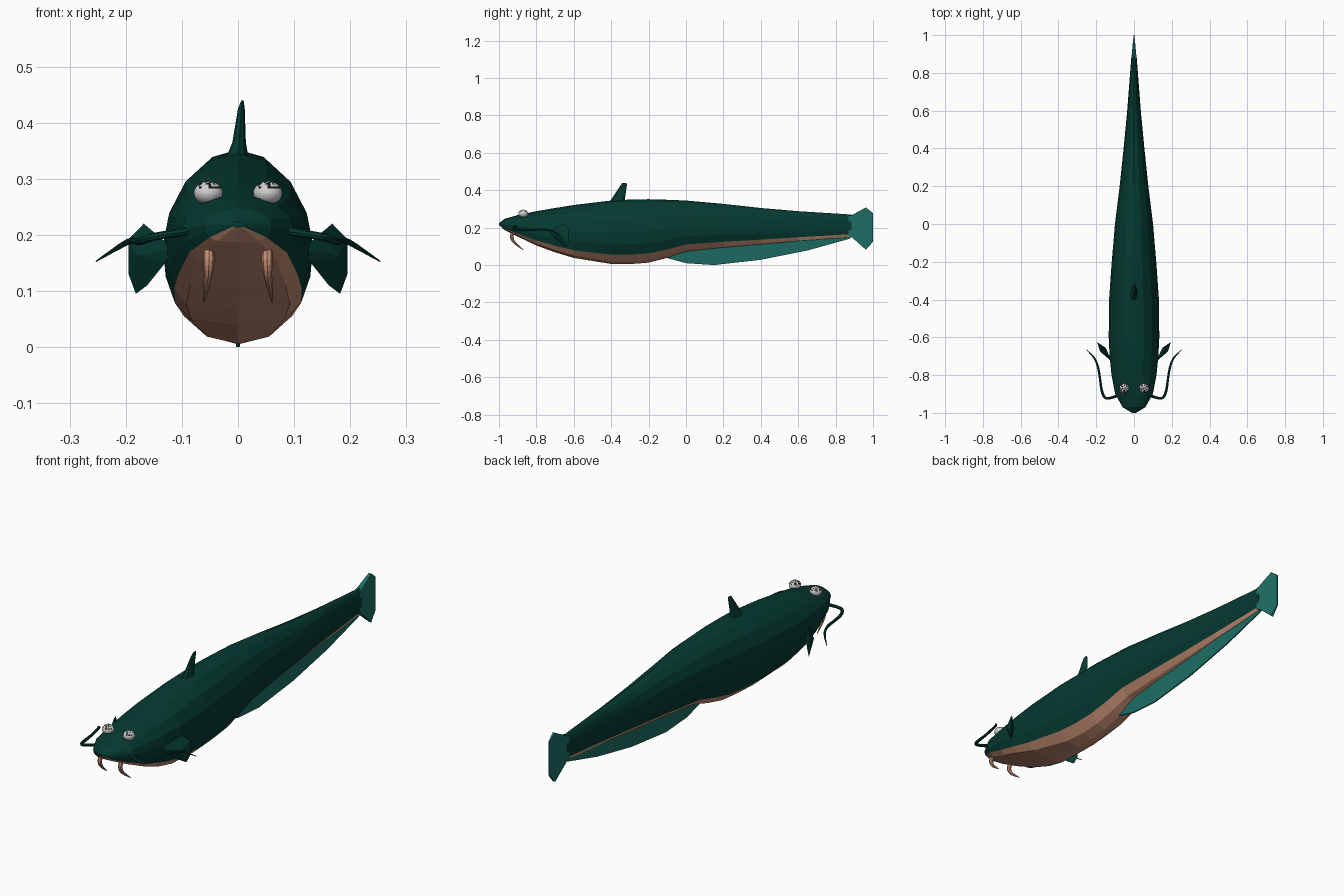
import bpy, bmesh, math, random
from mathutils import Vector

if "Cube" in bpy.data.objects:
    bpy.data.objects.remove(bpy.data.objects["Cube"])


def material(name, rgb):
    m = bpy.data.materials.new(name)
    m.diffuse_color = (*rgb, 1)
    m.use_nodes = True
    m.node_tree.nodes["Principled BSDF"].inputs["Base Color"].default_value = m.diffuse_color
    return m


GREEN = material("dark green skin", (0.0015, 0.042, 0.031))
BROWN = material("brown belly", (0.56, 0.27, 0.175))
TEAL = material("teal fin", (0.012, 0.16, 0.13))
WHITE = material("eye white", (0.62, 0.62, 0.62))
BLACK = material("eye speckle black", (0.008, 0.008, 0.008))


def finish(name, bm, mats):
    bmesh.ops.recalc_face_normals(bm, faces=bm.faces)
    me = bpy.data.meshes.new(name)
    bm.to_mesh(me)
    bm.free()
    for m in mats:
        me.materials.append(m)
    ob = bpy.data.objects.new(name, me)
    bpy.context.collection.objects.link(ob)
    return ob


def loft(name, rings, mats, rule=None):
    """Skin closed rings of equal size; rule(side index) gives the material."""
    bm = bmesh.new()
    vs = [[bm.verts.new(p) for p in r] for r in rings]
    n = len(rings[0])
    for a, b in zip(vs, vs[1:]):
        for i in range(n):
            j = (i + 1) % n
            f = bm.faces.new((a[i], a[j], b[j], b[i]))
            f.material_index = rule(i) if rule else 0
    bm.faces.new(vs[0])
    bm.faces.new(vs[-1])
    return finish(name, bm, mats)


def tube(name, path, radii, mat, up, sides=8):
    """Tapered tube along a smoothed path; up keeps the rings from twisting."""
    p = [Vector(q) for q in path]
    pts, rad = [], []
    for k in range(len(p) - 1):
        a, b, c, d = p[max(k - 1, 0)], p[k], p[k + 1], p[min(k + 2, len(p) - 1)]
        for t in (0, 1 / 3, 2 / 3):
            pts.append(.5 * (2 * b + (c - a) * t + (2 * a - 5 * b + 4 * c - d) * t * t
                             + (3 * b - a - 3 * c + d) * t ** 3))
            rad.append(radii[k] * (1 - t) + radii[k + 1] * t)
    pts.append(p[-1])
    rad.append(radii[-1])
    rings = []
    for k, q in enumerate(pts):
        t = pts[min(k + 1, len(pts) - 1)] - pts[max(k - 1, 0)]
        u = t.cross(Vector(up)).normalized()
        v = t.cross(u).normalized()
        rings.append([q + rad[k] * (math.cos(a) * u + math.sin(a) * v)
                      for a in (2 * math.pi * i / sides for i in range(sides))])
    return loft(name, rings, [mat])


# Body: 16-sided sections (y, top z, bottom z, half width, squareness of the lower half)
stations = [
    (-1.0, .224, .214, .01, .6), (-.97, .247, .187, .06, .5), (-.9, .267, .152, .1, .4),
    (-.8, .288, .105, .119, .35), (-.7, .305, .068, .129, .35), (-.6, .321, .038, .134, .5),
    (-.4, .345, .006, .132, .9), (-.3, .350, .005, .125, 1), (-.2, .352, .013, .118, 1),
    (-.1, .349, .038, .109, 1), (0, .345, .07, .101, 1), (.2, .327, .09, .076, 1),
    (.4, .305, .107, .055, 1), (.6, .288, .125, .036, 1), (.885, .270, .147, .014, 1)]
rings = []
for y, top, bot, w, p in stations:
    ring = []
    for i in range(16):
        a = math.pi * i / 8
        s, c = math.sin(a), math.cos(a)
        x = math.copysign(abs(s) ** (p if c < -.1 else 1), s) if abs(s) > 1e-6 else 0
        ring.append((w * x, y, (top + bot) / 2 + c * (top - bot) / 2))
    rings.append(ring)
loft("body", rings, [GREEN, BROWN], lambda i: int(6 <= i <= 9))

# Tail fin: a wedge that thins toward the back
loft("tail_fin", [[(-w, y, a), (w, y, a), (w, y, b), (-w, y, b)] for y, a, b, w in
                  [(.87, .155, .262, .014), (.885, .15, .266, .013),
                   (.962, .082, .308, .006), (1.0, .125, .278, .002)]], [TEAL])

# Anal fin: long keel under the rear body
loft("anal_fin", [[(-t, y, top), (t, y, top), (.003, y, low), (-.003, y, low)]
                  for y, top, low, t in
                  [(-.11, .06, .04, .006), (0, .09, .01, .014), (.15, .1, .0, .014),
                   (.4, .12, .028, .012), (.65, .14, .078, .01), (.88, .165, .142, .007)]], [TEAL])

# Dorsal fin: eight-sided sections swept backward, leaning slightly
loft("dorsal_fin", [[(x + w * math.sin(a), (f + b) / 2 - (b - f) / 2 * math.cos(a),
                      z - d * math.cos(a)) for a in (math.pi * i / 4 for i in range(8))]
                    for z, f, b, w, x, d in
                    [(.33, -.415, -.325, .022, -.002, 0), (.365, -.39, -.325, .012, .002, 0),
                     (.425, -.352, -.316, .006, .006, .003), (.44, -.34, -.318, .002, .008, 0)]],
     [GREEN])

for side, s in (("left", -1), ("right", 1)):
    # Pectoral fin: thick leaf-shaped plate
    bm = bmesh.new()
    outline = [(.115, -.73, .175), (.15, -.69, .205), (.168, -.65, .22), (.195, -.625, .192),
               (.195, -.625, .13), (.182, -.635, .095), (.162, -.66, .11), (.13, -.71, .15)]
    rim = [bm.verts.new((s * x, y, z)) for x, y, z in outline]
    hubs = [bm.verts.new((s * (.165 + k * .015), -.665 - k * .01, .163)) for k in (-1, 1)]
    for i in range(8):
        for h in hubs:
            bm.faces.new((rim[i], rim[(i + 1) % 8], h))
    finish(side + "_pectoral_fin", bm, [GREEN])

    # Long whisker at the corner of the mouth
    tube(side + "_long_whisker",
         [(s * x, y, z) for x, y, z in
          [(.08, -.905, .208), (.12, -.92, .202), (.152, -.92, .196), (.17, -.885, .19),
           (.18, -.82, .188), (.19, -.76, .19), (.21, -.71, .18), (.253, -.665, .153)]],
         [.008, .007, .007, .007, .006, .006, .005, .001], GREEN, (0, 0, 1))

    # Short chin whisker
    tube(side + "_chin_whisker",
         [(s * x, y, z) for x, y, z in
          [(.052, -.92, .18), (.052, -.932, .155), (.053, -.925, .13),
           (.057, -.9, .105), (.061, -.868, .08)]],
         [.009, .01, .008, .005, .001], BROWN, (1, 0, 0))

    # Eye: flattened ball with dark speckles on its upper half
    random.seed(4)
    bm = bmesh.new()
    bmesh.ops.create_uvsphere(bm, u_segments=24, v_segments=16, radius=1)
    for f in bm.faces:
        f.material_index = int(f.calc_center_median().z > .35 and random.random() < .35)
    for v in bm.verts:
        v.co = (s * .053 + v.co.x * .026, -.87 + v.co.y * .026, .275 + v.co.z * .021)
    finish(side + "_eye", bm, [WHITE, BLACK])
